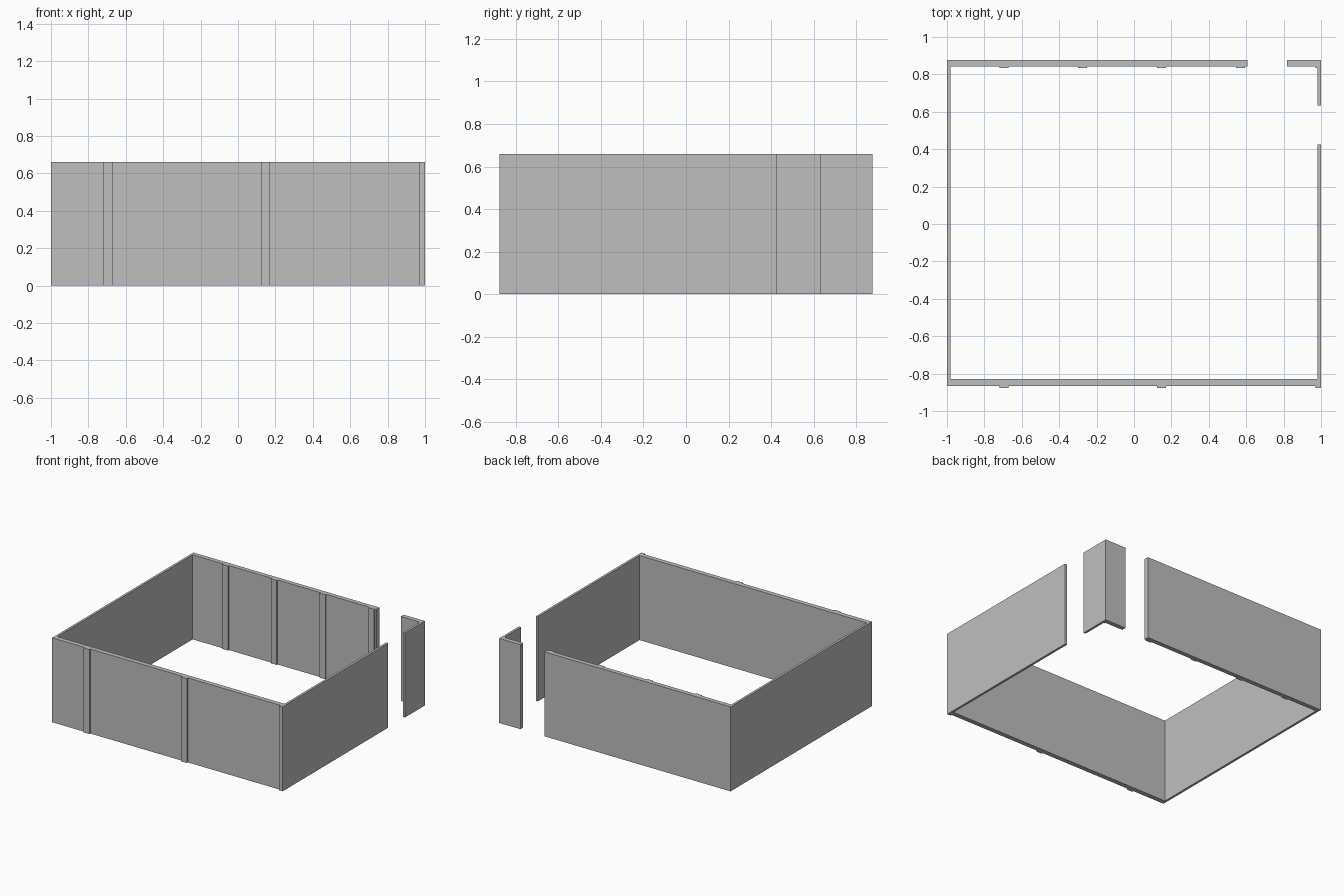
import bpy

HEIGHT = 0.66

cube = bpy.data.objects.get("Cube")
if cube:
    bpy.data.objects.remove(cube, do_unlink=True)

# Plain grey plaster
GREY = (0.52, 0.52, 0.52, 1)
plaster = bpy.data.materials.new("grey_plaster")
plaster.use_nodes = True
plaster.diffuse_color = GREY
plaster.node_tree.nodes["Principled BSDF"].inputs["Base Color"].default_value = GREY


def prism(name, outline):
    """Raise a floor outline (counter-clockwise) to the full wall height."""
    n = len(outline)
    verts = [(x, y, z) for z in (0, HEIGHT) for x, y in outline]
    faces = [tuple(reversed(range(n))), tuple(range(n, 2 * n))]
    faces += [(i, (i + 1) % n, (i + 1) % n + n, i + n) for i in range(n)]
    mesh = bpy.data.meshes.new(name)
    mesh.from_pydata(verts, [], faces)
    mesh.materials.append(plaster)
    obj = bpy.data.objects.new(name, mesh)
    bpy.context.collection.objects.link(obj)


def box(name, x0, x1, y0, y1):
    prism(name, [(x0, y0), (x1, y0), (x1, y1), (x0, y1)])


def ribbed_wall(name, x0, x1, y0, y1, ribs, depth):
    """Long wall with shallow pilasters standing out on its -y side."""
    outline = [(x0, y0)]
    for a, b in ribs:
        outline += [(a, y0), (a, y0 - depth), (b, y0 - depth), (b, y0)]
    if ribs[-1][1] == x1:          # last pilaster flush with the wall end
        outline.pop()
    else:
        outline.append((x1, y0))
    prism(name, outline + [(x1, y1), (x0, y1)])


# Front and back walls with pilasters
LEFT_RIB, MIDDLE_RIB, END_RIB = (-0.72, -0.67), (0.123, 0.172), (0.97, 1)
ribbed_wall("front_wall", -1, 1, -0.865, -0.828,
            [LEFT_RIB, MIDDLE_RIB, END_RIB], 0.012)
ribbed_wall("back_wall", -1, 0.608, 0.843, 0.878,
            [LEFT_RIB, (-0.30, -0.25), MIDDLE_RIB, (0.545, 0.594)], 0.01)

# Corner piece between the two door gaps
ribbed_wall("back_corner_wall", 0.817, 1, 0.843, 0.878, [END_RIB], 0.01)
box("left_corner_wall", 0.982, 1, 0.633, 0.833)

# Thin side walls
box("left_wall", 0.982, 1, -0.828, 0.426)
box("right_wall", -1, -0.982, -0.828, 0.843)
